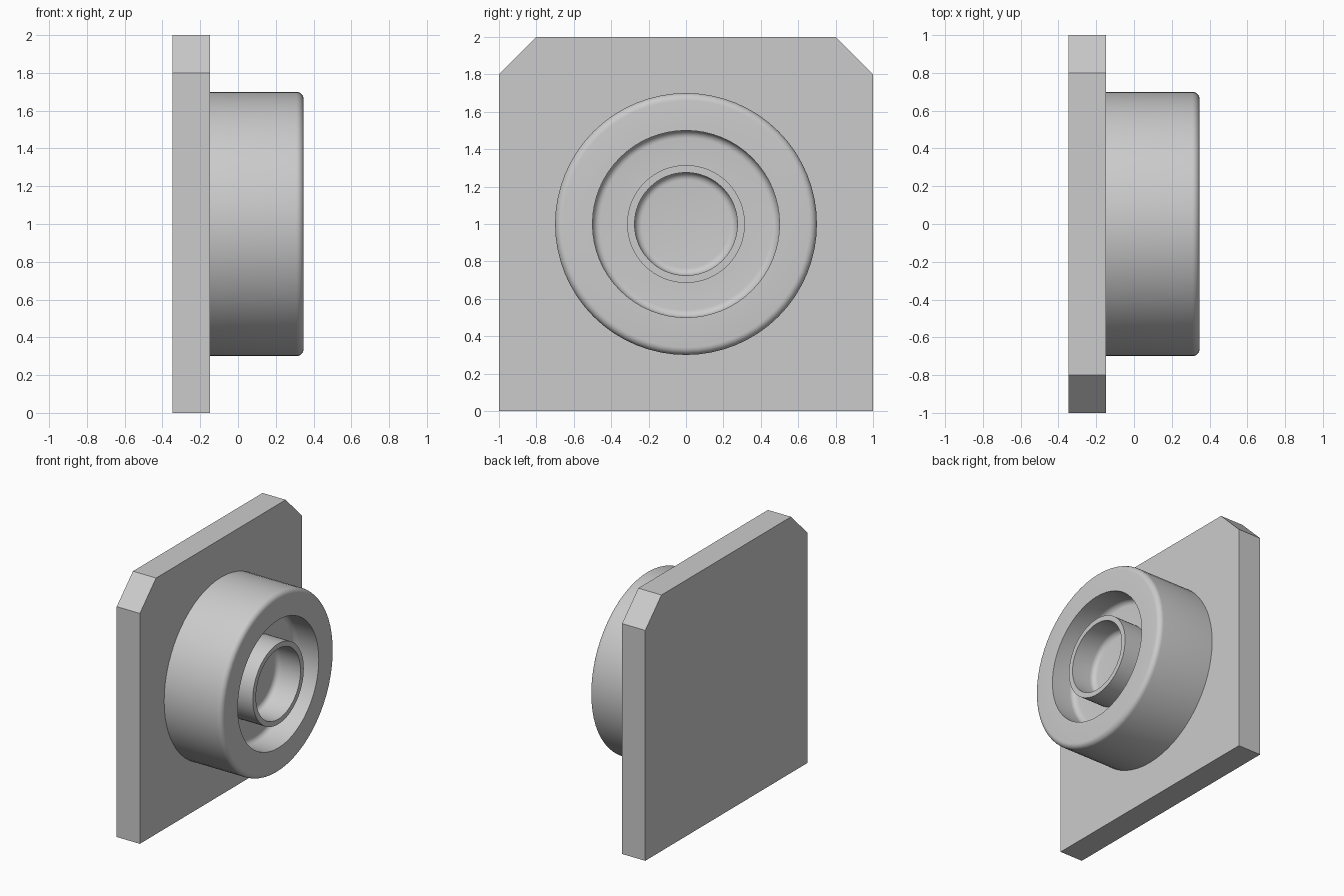
import bpy, bmesh, math

cube = bpy.data.objects.get("Cube")
if cube:
    bpy.data.objects.remove(cube, do_unlink=True)

BACK, PLATE, TIP, FLOOR = -0.348, -0.148, 0.348, 0.145
CENTRE_Z = 1.0

grey = bpy.data.materials.new("plain grey")
grey.use_nodes = True
colour = (0.6, 0.6, 0.6, 1)
grey.diffuse_color = colour
grey.node_tree.nodes["Principled BSDF"].inputs["Base Color"].default_value = colour


def add_object(name, bm, smooth=False):
    bmesh.ops.recalc_face_normals(bm, faces=bm.faces)
    mesh = bpy.data.meshes.new(name)
    bm.to_mesh(mesh)
    bm.free()
    mesh.materials.append(grey)
    obj = bpy.data.objects.new(name, mesh)
    bpy.context.collection.objects.link(obj)
    if smooth:
        bpy.ops.object.select_all(action='DESELECT')
        obj.select_set(True)
        bpy.context.view_layer.objects.active = obj
        bpy.ops.object.shade_smooth_by_angle(angle=math.radians(35))
    return obj


def fillet(x, r, radius, start, end, steps=6):
    """Arc of (x, r) profile points about a centre, angles in degrees."""
    angles = [math.radians(start + (end - start) * i / steps) for i in range(steps + 1)]
    return [(x + radius * math.cos(a), r + radius * math.sin(a)) for a in angles]


def lathe(name, profile, segments=64):
    """Turn an (x, r) profile about the horizontal axis."""
    bm = bmesh.new()
    verts = [bm.verts.new((x, 0, CENTRE_Z + r)) for x, r in profile]
    edges = [bm.edges.new(pair) for pair in zip(verts, verts[1:])]
    bmesh.ops.spin(bm, geom=verts + edges, cent=(0, 0, CENTRE_Z), axis=(1, 0, 0),
                   angle=math.tau, steps=segments, use_merge=True)
    bmesh.ops.remove_doubles(bm, verts=bm.verts, dist=0.0001)
    return add_object(name, bm, smooth=True)


# Square back plate with two clipped upper corners
bm = bmesh.new()
outline = [(-1, 0), (1, 0), (1, 1.8), (0.8, 2), (-0.8, 2), (-1, 1.8)]
face = bm.faces.new([bm.verts.new((BACK, y, z)) for y, z in outline])
extruded = bmesh.ops.extrude_face_region(bm, geom=[face], use_keep_orig=True)
bmesh.ops.translate(bm, vec=(PLATE - BACK, 0, 0),
                    verts=[v for v in extruded["geom"] if isinstance(v, bmesh.types.BMVert)])
add_object("back_plate", bm)

# Round housing with soft outer rim, recess and raised hollow ring
R = 0.04
profile = [(PLATE, 0), (PLATE, 0.7)]
profile += fillet(TIP - R, 0.7 - R, R, 90, 0)
profile += [(TIP, 0.5)]
profile += fillet(FLOOR + R, 0.5 - R, R, 90, 180)
profile += [(FLOOR, 0.315), (TIP, 0.315), (TIP, 0.275)]
profile += fillet(FLOOR + R, 0.275 - R, R, 90, 180)
profile += [(FLOOR, 0)]
lathe("round_housing", profile)
